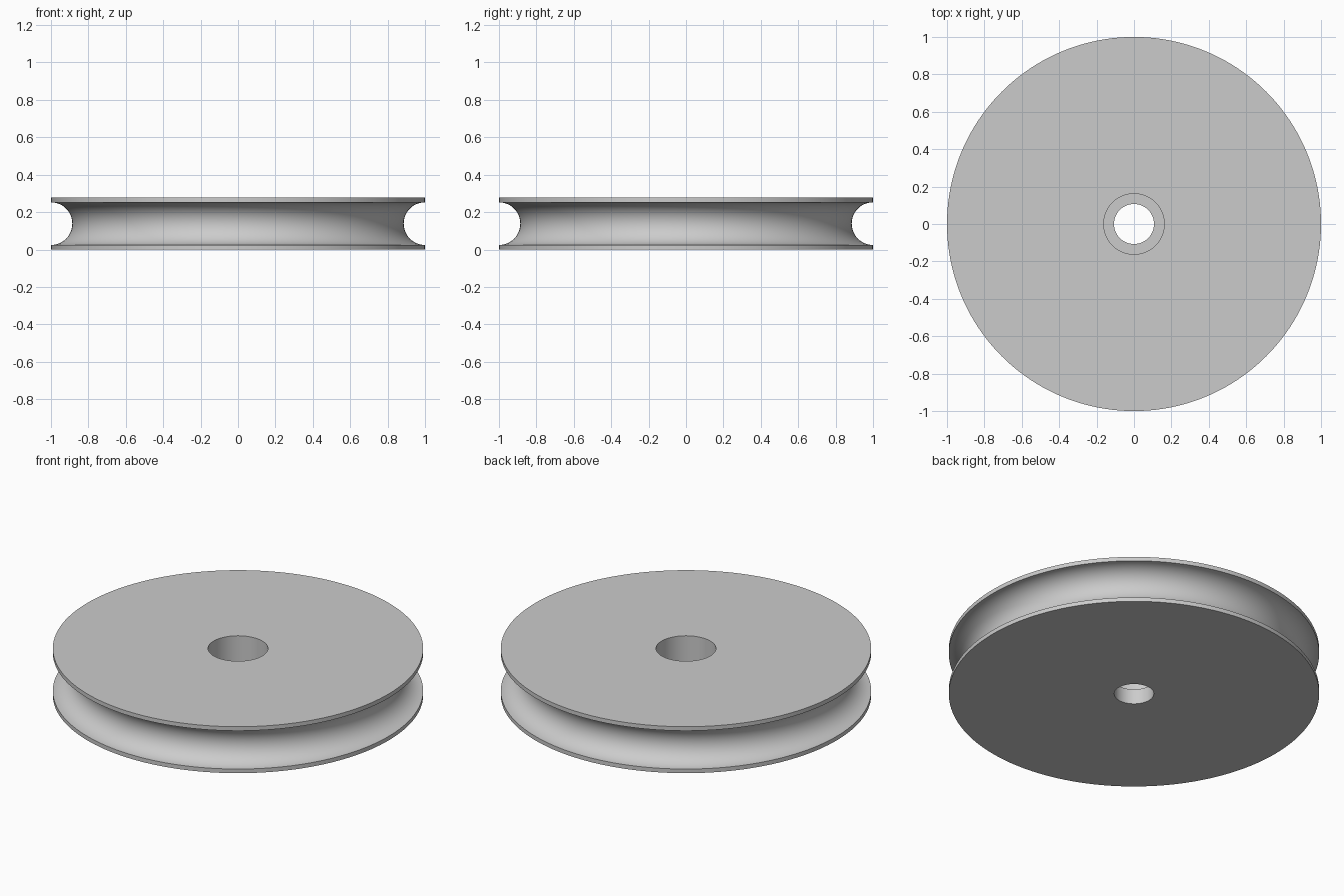
import bpy, bmesh
from math import sin, cos, pi, radians

cube = bpy.data.objects.get("Cube")
if cube:
    bpy.data.objects.remove(cube, do_unlink=True)

HEIGHT = 0.277          # wheel thickness
GROOVE = 0.114          # radius of the round rope groove
BORE, POCKET = 0.107, 0.162   # axle hole and bearing pocket radii
SHELF = 0.09            # height of the pocket floor
ARC_STEPS = 24
SEGMENTS = 160

# Plain grey material
grey = bpy.data.materials.new("plain grey")
grey.use_nodes = True
colour = (0.6, 0.6, 0.6, 1)
grey.diffuse_color = colour
grey.node_tree.nodes["Principled BSDF"].inputs["Base Color"].default_value = colour

# Cross-section (radius, height): underside, grooved rim, top, stepped bore
profile = [(BORE, 0), (1, 0)]
for i in range(ARC_STEPS + 1):
    a = pi * i / ARC_STEPS
    profile.append((1 - GROOVE * sin(a), HEIGHT / 2 - GROOVE * cos(a)))
profile += [(1, HEIGHT), (POCKET, HEIGHT), (POCKET, SHELF), (BORE, SHELF)]

# Lathe the closed cross-section around the axle
bm = bmesh.new()
verts = [bm.verts.new((r, 0, z)) for r, z in profile]
edges = [bm.edges.new((v, verts[i - 1])) for i, v in enumerate(verts)]
bmesh.ops.spin(bm, geom=verts + edges, axis=(0, 0, 1), cent=(0, 0, 0),
               angle=2 * pi, steps=SEGMENTS)
bmesh.ops.remove_doubles(bm, verts=bm.verts, dist=0.0005)
bmesh.ops.recalc_face_normals(bm, faces=bm.faces)

mesh = bpy.data.meshes.new("pulley_wheel")
bm.to_mesh(mesh)
bm.free()
mesh.materials.append(grey)
wheel = bpy.data.objects.new("pulley_wheel", mesh)
bpy.context.collection.objects.link(wheel)

# Smooth groove and walls, crisp edges
bpy.ops.object.select_all(action="DESELECT")
wheel.select_set(True)
bpy.context.view_layer.objects.active = wheel
bpy.ops.object.shade_smooth_by_angle(angle=radians(30))
